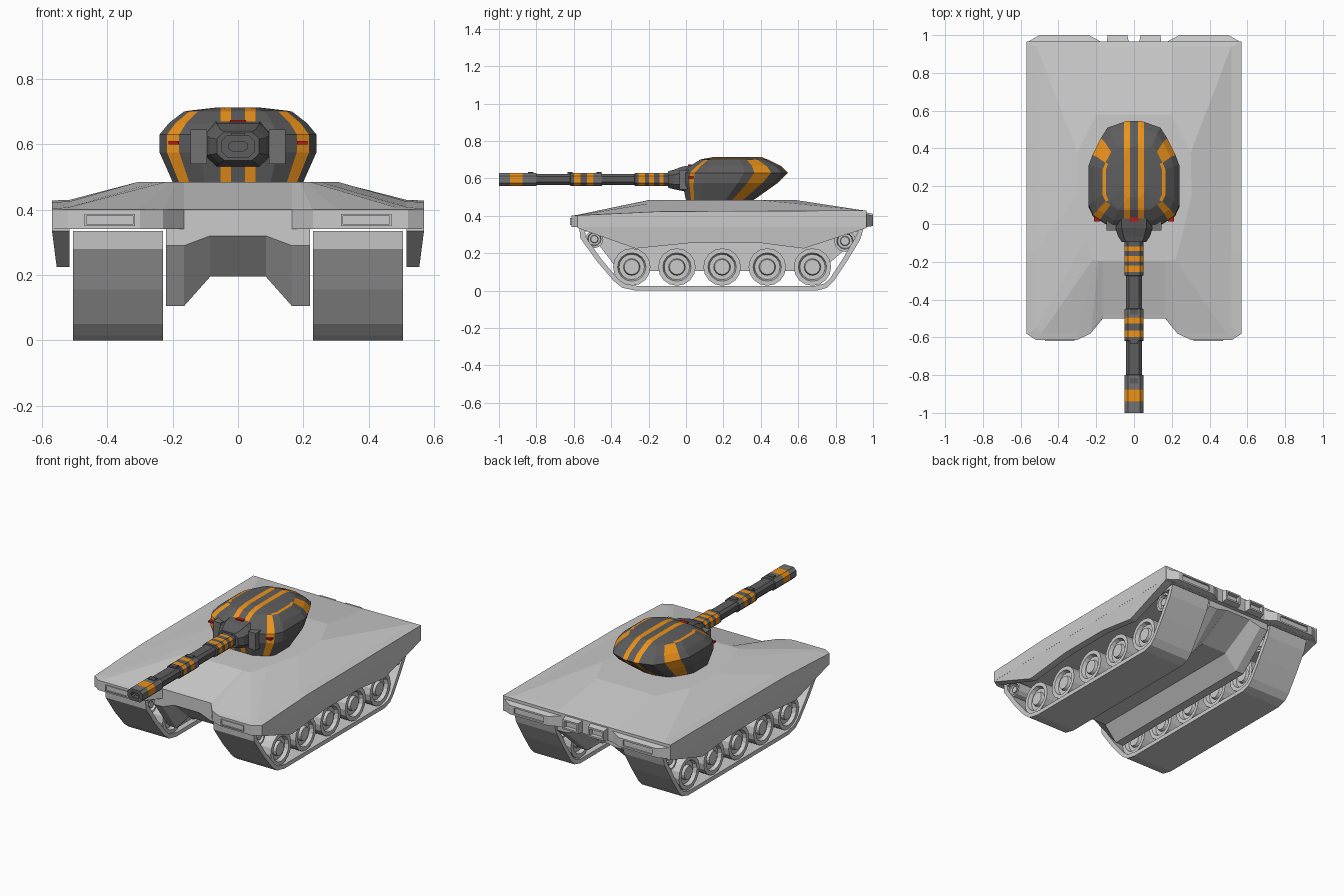
import bpy, bmesh, math

if "Cube" in bpy.data.objects:
    bpy.data.objects.remove(bpy.data.objects["Cube"])


def material(name, rgb):
    m = bpy.data.materials.new(name)
    m.diffuse_color = (*rgb, 1)
    m.use_nodes = True
    m.node_tree.nodes["Principled BSDF"].inputs["Base Color"].default_value = m.diffuse_color
    return m


DARK = material("dark_grey", (0.11, 0.11, 0.11))
ORANGE = material("orange", (0.85, 0.29, 0.01))
RED = material("red", (0.5, 0.01, 0.01))
GREY = material("mid_grey", (0.17, 0.17, 0.17))


def finish(bm, name, mats=()):
    bmesh.ops.recalc_face_normals(bm, faces=bm.faces)
    me = bpy.data.meshes.new(name)
    bm.to_mesh(me)
    bm.free()
    for m in mats:
        me.materials.append(m)
    ob = bpy.data.objects.new(name, me)
    bpy.context.collection.objects.link(ob)
    return ob


def loft_bm(rings, closed=False, paint=None):
    """Skin equal-length rings of points; cap the ends or close into a loop."""
    bm = bmesh.new()
    vs = [[bm.verts.new(p) for p in r] for r in rings]
    n = len(rings[0])
    for i in range(len(vs) if closed else len(vs) - 1):
        a, b = vs[i], vs[(i + 1) % len(vs)]
        for j in range(n):
            k = (j + 1) % n
            f = bm.faces.new((a[j], a[k], b[k], b[j]))
            if paint:
                f.material_index = paint(i, j)
    if not closed:
        bm.faces.new(vs[0])
        bm.faces.new(vs[-1])
    return bm


def loft(name, rings, mats=(), closed=False, paint=None):
    return finish(loft_bm(rings, closed, paint), name, mats)


def mirrored(half):
    return half + [(-x, *r) for x, *r in reversed(half)]


def box(name, x0, x1, y0, y1, z0, z1, *mats):
    return loft(name, [[(x0, y0, z), (x1, y0, z), (x1, y1, z), (x0, y1, z)] for z in (z0, z1)], mats)


# Hull: lower edge, upper edge, narrow lip and raised deck
edge = [(.165, -.5, .40), (.23, -.58, .40), (.30, -.613, .40), (.52, -.613, .40),
        (.57, -.58, .402), (.57, -.14, .423), (.57, .965, .428), (.2, .965, .425)]
lip = [(.165, -.48, .405), (.225, -.56, .405), (.30, -.58, .405), (.49, -.58, .405),
       (.515, -.55, .408), (.515, -.14, .425), (.515, .94, .43), (.2, .94, .43)]
deck = [(.165, -.195), (.19, -.195), (.205, -.194), (.22, -.19),
        (.25, -.08), (.305, .15), (.3, .38), (.2, .58)]
loft("hull", [mirrored([(x, y, .34) for x, y, z in edge]), mirrored(edge), mirrored(lip),
              mirrored([(x, y, .485) for x, y in deck])])

# Belly with an arched channel, rising at both ends
loft("belly", [mirrored([(.22, y, .345), (.22, y, zb), (.165, y, zb), (.085, y, zc)])
               for y, zb, zc in ((-.5, .29, .32), (-.36, .105, .195), (.72, .105, .195), (.94, .30, .32))])

# Track and skirt side profiles (y, z)
track_out = [(-.57, .335), (-.565, .28), (-.475, .155), (-.385, .05), (-.34, .015), (-.27, 0),
             (.70, 0), (.755, .015), (.79, .05), (.86, .155), (.93, .27), (.95, .335)]
track_in = [(-.54, .315), (-.535, .285), (-.45, .165), (-.365, .065), (-.33, .038), (-.26, .025),
            (.69, .025), (.74, .038), (.77, .065), (.835, .165), (.90, .275), (.92, .315)]
skirt = [(-.58, .35), (-.58, .335), (-.27, .225), (.05, .257), (.38, .257), (.63, .225),
         (.965, .335), (.965, .35)]


def wheel(name, s, y, z, r, n=16):
    prof = [(.245, .3), (.245, .4), (.262, .45), (.262, .68), (.24, .76), (.24, 1),
            (.495, 1), (.495, .76), (.473, .68), (.473, .45), (.49, .4), (.49, .3)]
    loft(name, [[(s * x, y + r * k * math.cos(t * math.tau / n), z + r * k * math.sin(t * math.tau / n))
                 for t in range(n)] for x, k in prof])


for s, side in ((1, "right"), (-1, "left")):
    ring = lambda pts, x: [(s * x, y, z) for y, z in pts]
    loft(f"track_{side}", [ring(track_out, .23), ring(track_out, .505),
                           ring(track_in, .505), ring(track_in, .23)], closed=True)
    loft(f"skirt_{side}", [ring(skirt, .515),
                           [(s * (.57 - .13 * max(0, .34 - z)), y, z) for y, z in skirt]])
    for i in range(5):
        wheel(f"road_wheel_{side}_{i}", s, -.29 + .2415 * i, .126, .1)
    wheel(f"idler_{side}", s, -.49, .275, .048, 12)
    wheel(f"sprocket_{side}", s, .85, .265, .058, 12)

    # Headlight: sunken frame and lens
    hl = lambda d, y: [(s * (.315 + d), y, .35 + d), (s * (.47 - d), y, .35 + d),
                       (s * (.47 - d), y, .387 - d), (s * (.315 + d), y, .387 - d)]
    loft(f"headlight_{side}", [hl(0, -.6), hl(0, -.62), hl(.006, -.62), hl(.006, -.615)])

    # Rear bumper plate with light, and exhaust box
    rp = lambda x0, x1, y, z0, z1: [(s * x0, y, z0), (s * x1, y, z0), (s * x1, y, z1), (s * x0, y, z1)]
    loft(f"rear_plate_{side}", [rp(.165, .57, .96, .34, .41), rp(.24, .50, 1.0, .345, .40),
                                rp(.27, .47, 1.0, .355, .39), rp(.27, .47, .99, .355, .39)])
    loft(f"exhaust_{side}", [rp(.025, .145, .95, .34, .42), rp(.035, .14, 1.0, .35, .41),
                             rp(.045, .13, 1.0, .36, .40), rp(.045, .13, .975, .36, .40)])

# Turret: one plan outline remapped at several heights
plan = [(.12, -.02), (.18, .022), (.217, .047), (.24, .1), (.24, .31), (.22, .365),
        (.175, .455), (.14, .51), (.04, .545)]
levels = [(.483, .83, 0, .36), (.575, 1, -.02, .49), (.63, 1, -.02, .545),
          (.665, .88, .02, .51), (.70, .69, .075, .44), (.703, .62, .085, .43), (.713, .26, .14, .41)]
rings = [mirrored([(x * k, y0 + (y + .02) / .565 * (y1 - y0), z) for x, y in plan])
         for z, k, y0, y1 in levels]


def turret_paint(i, j):
    j = min(j, 2 * len(plan) - 2 - j)
    return int((i < 4 and j in (1, 5)) or (i == 4 and j in (2, 3, 4)))


bm = loft_bm(rings, paint=turret_paint)
for x in (-.053, -.022, .022, .053):
    bmesh.ops.bisect_plane(bm, geom=bm.verts[:] + bm.edges[:] + bm.faces[:],
                           plane_co=(x, 0, 0), plane_no=(1, 0, 0))
for f in bm.faces:
    if .022 < abs(f.calc_center_median().x) < .053:
        f.material_index = 1
finish(bm, "turret", (DARK, ORANGE))
box("sight_slit", -.024, .024, .012, .05, .663, .675, RED)


# Chamfered gun section
def octagon(y, w, h, z=.594):
    q = [(w * .65, -h), (w, -h * .5), (w, h * .5), (w * .65, h)]
    return mirrored([(x, y, z + dz) for x, dz in q])


# Mantlet with cheek blocks
loft("mantlet", [octagon(.06, .105, .075, .6), octagon(-.02, .1, .065, .598),
                 octagon(-.065, .085, .052), octagon(-.095, .065, .044)], (DARK,))
for s in (1, -1):
    box(f"mantlet_cheek_{'right' if s > 0 else 'left'}", s * .095, s * .145, -.035, .05, .54, .645, GREY)
    box(f"side_sight_{'right' if s > 0 else 'left'}", s * .18, s * .212, .012, .06, .60, .61, RED)

# Barrel: (start y, end y, half width, colour index)
parts = [(.09, .12, .05, 0), (.12, .145, .05, 1), (.145, .17, .05, 0), (.17, .20, .05, 1),
         (.20, .22, .05, 0), (.22, .255, .05, 1), (.255, .275, .05, 0), (.275, .45, .042, 0),
         (.45, .495, .05, 2), (.495, .53, .05, 1), (.53, .565, .05, 0), (.565, .60, .05, 1),
         (.60, .62, .05, 0), (.62, .80, .042, 0), (.80, .875, .05, 2), (.875, .942, .05, 1),
         (.942, 1.0, .05, 2)]
rings, colours = [], []
for a, b, w, c in parts:
    rings += [octagon(-a, w, w * .7), octagon(-b if b == 1.0 else .002 - b, w, w * .7)]
    colours += [c, 0]
rings += [octagon(-1.0, .028, .014), octagon(-.97, .028, .014)]
loft("barrel", rings, (DARK, ORANGE, GREY), paint=lambda i, j: (colours + [0] * 3)[i])
for i, y in enumerate((-.465, -.62, -.83)):
    box(f"barrel_clamp_{i}", -.022, .022, y - .014, y + .014, .61, .634, DARK)
